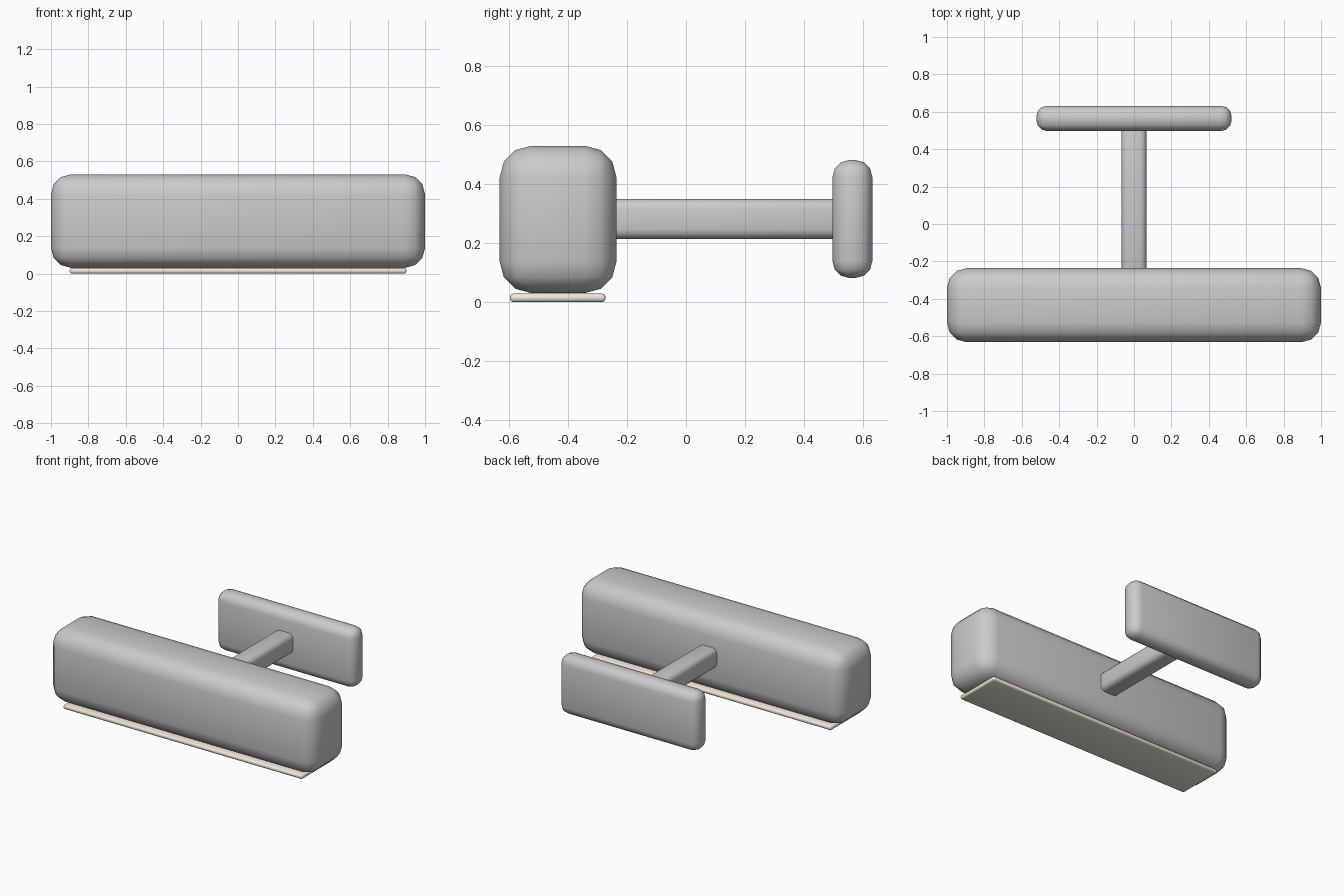
import bpy, math

if "Cube" in bpy.data.objects:
    bpy.data.objects.remove(bpy.data.objects["Cube"])


def rounded_box(name, lo, hi, bevel, segments=3):
    """Box between two corners with every edge rounded."""
    bpy.ops.mesh.primitive_cube_add(size=1, location=[(a + b) / 2 for a, b in zip(lo, hi)])
    ob = bpy.context.object
    ob.name = name
    ob.scale = [b - a for a, b in zip(lo, hi)]
    bpy.ops.object.transform_apply(location=False, rotation=False, scale=True)
    mod = ob.modifiers.new("round", 'BEVEL')
    mod.width = bevel
    mod.segments = segments
    bpy.ops.object.modifier_apply(modifier=mod.name)
    bpy.ops.object.shade_smooth_by_angle(angle=math.radians(40))
    return ob


# Main body at the front
rounded_box("body", (-1, -0.632, 0.031), (1, -0.236, 0.53), 0.106)

# Pale pad the body rests on
pad = rounded_box("base_pad", (-0.90, -0.597, 0.003), (0.90, -0.273, 0.032), 0.012)
pad.location.z -= 0.003
cream = bpy.data.materials.new("cream")
cream.diffuse_color = (0.85, 0.82, 0.70, 1)
cream.use_nodes = True
cream.node_tree.nodes["Principled BSDF"].inputs["Base Color"].default_value = cream.diffuse_color
pad.data.materials.append(cream)

# Stem running back, ends sunk slightly into its neighbours
rounded_box("stem", (-0.067, -0.28, 0.214), (0.067, 0.54, 0.35), 0.034)

# Mounting plate at the back
rounded_box("back_plate", (-0.522, 0.497, 0.082), (0.522, 0.632, 0.482), 0.057)
